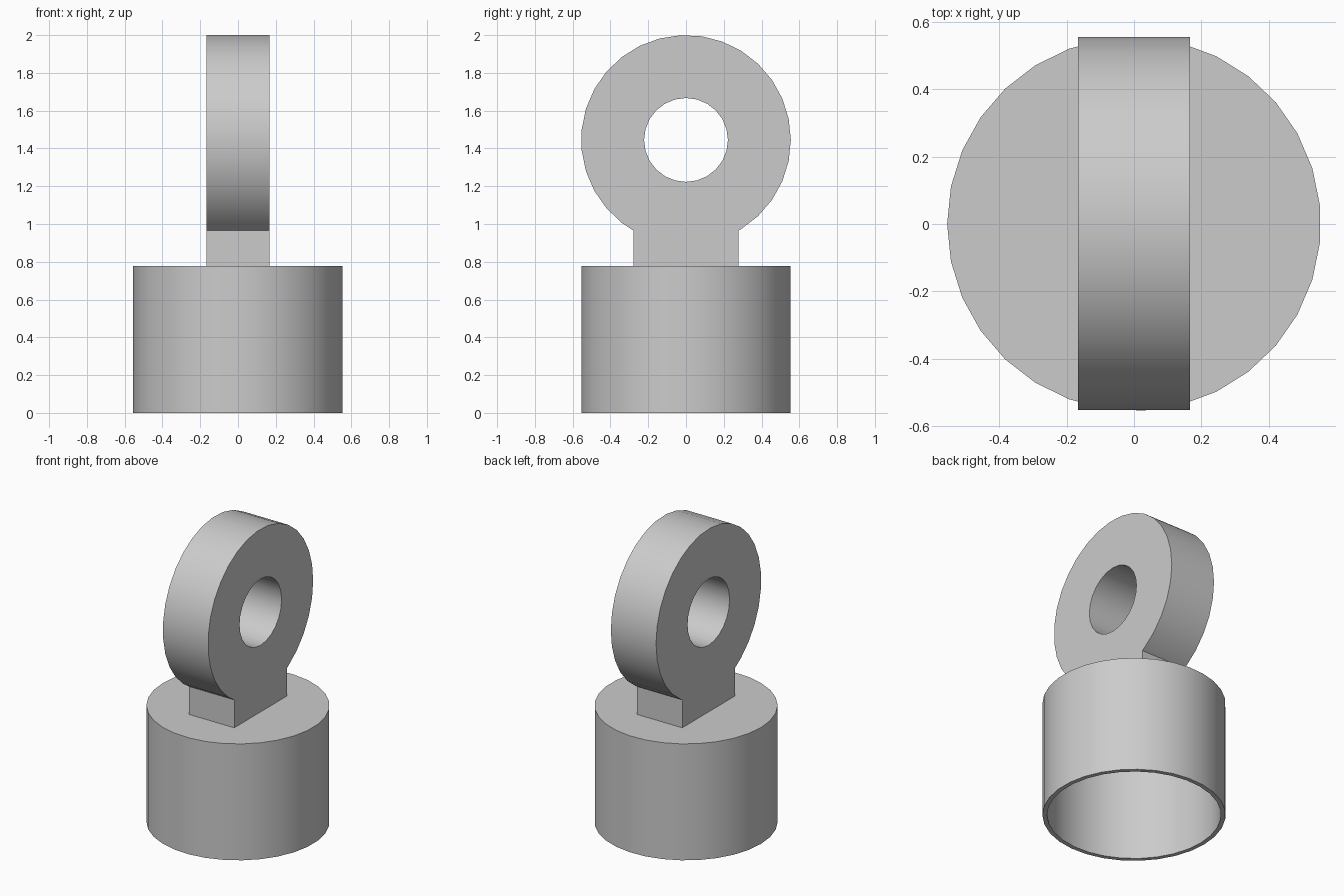
import bpy, bmesh
from math import pi, cos, sin, radians, sqrt

default = bpy.data.objects.get("Cube")
if default:
    bpy.data.objects.remove(default, do_unlink=True)

# Single grey material
grey = bpy.data.materials.new("grey")
grey.use_nodes = True
colour = (0.6, 0.6, 0.6, 1)
grey.diffuse_color = colour
grey.node_tree.nodes["Principled BSDF"].inputs["Base Color"].default_value = colour

R = 0.555            # outer radius of the cap and the eye
CAP_H = 0.778
EYE_Z = 2 - R
HALF_T = 0.167       # half thickness of the eye
NECK = 0.278         # half width of the neck


def finish(bm, name):
    bmesh.ops.recalc_face_normals(bm, faces=bm.faces)
    mesh = bpy.data.meshes.new(name)
    bm.to_mesh(mesh)
    bm.free()
    mesh.materials.append(grey)
    obj = bpy.data.objects.new(name, mesh)
    bpy.context.collection.objects.link(obj)
    bpy.ops.object.select_all(action="DESELECT")
    obj.select_set(True)
    bpy.context.view_layer.objects.active = obj
    bpy.ops.object.shade_smooth_by_angle(angle=radians(30))
    return obj


def circle(r, n, start=0.0):
    return [(r * cos(start + 2 * pi * i / n), r * sin(start + 2 * pi * i / n)) for i in range(n)]


# Hollow cap: closed top, thin wall, open underneath
bm = bmesh.new()
n = 31
loops = []
for r, z in ((R, CAP_H), (R, 0), (0.527, 0), (0.527, 0.667)):
    loops.append([bm.verts.new((x, y, z)) for x, y in circle(r, n, pi)])
for a, b in zip(loops, loops[1:]):
    for i in range(n):
        j = (i + 1) % n
        bm.faces.new((a[i], a[j], b[j], b[i]))
bm.faces.new(loops[0])
bm.faces.new(loops[-1])
finish(bm, "cap")

# Eye and neck: one outline with a round hole, extruded across x
neck_top = -sqrt(R * R - NECK * NECK)
neck_foot = CAP_H - 0.02 - EYE_Z
arc = circle(R, n)
right = [p for p in arc if p[1] > neck_top and p[0] >= 0]
left = [p for p in arc if p[1] > neck_top and p[0] < 0]
lower_right = [p for p in right if p[1] < 0]
upper_right = [p for p in right if p[1] >= -1e-6]
outline = ([(NECK, neck_foot), (NECK, neck_top)] + lower_right + upper_right + left
           + [(-NECK, neck_top), (-NECK, neck_foot)])

bm = bmesh.new()
edges = []
for loop in (outline, circle(0.222, 24)):
    vs = [bm.verts.new((-HALF_T, y, EYE_Z + z)) for y, z in loop]
    edges += [bm.edges.new((vs[i - 1], vs[i])) for i in range(len(vs))]
bmesh.ops.triangle_fill(bm, edges=edges, use_beauty=True, use_dissolve=False)
out = bmesh.ops.extrude_face_region(bm, geom=bm.faces[:], use_keep_orig=True)
moved = [g for g in out["geom"] if isinstance(g, bmesh.types.BMVert)]
bmesh.ops.translate(bm, verts=moved, vec=(2 * HALF_T, 0, 0))
finish(bm, "eye_with_neck")
